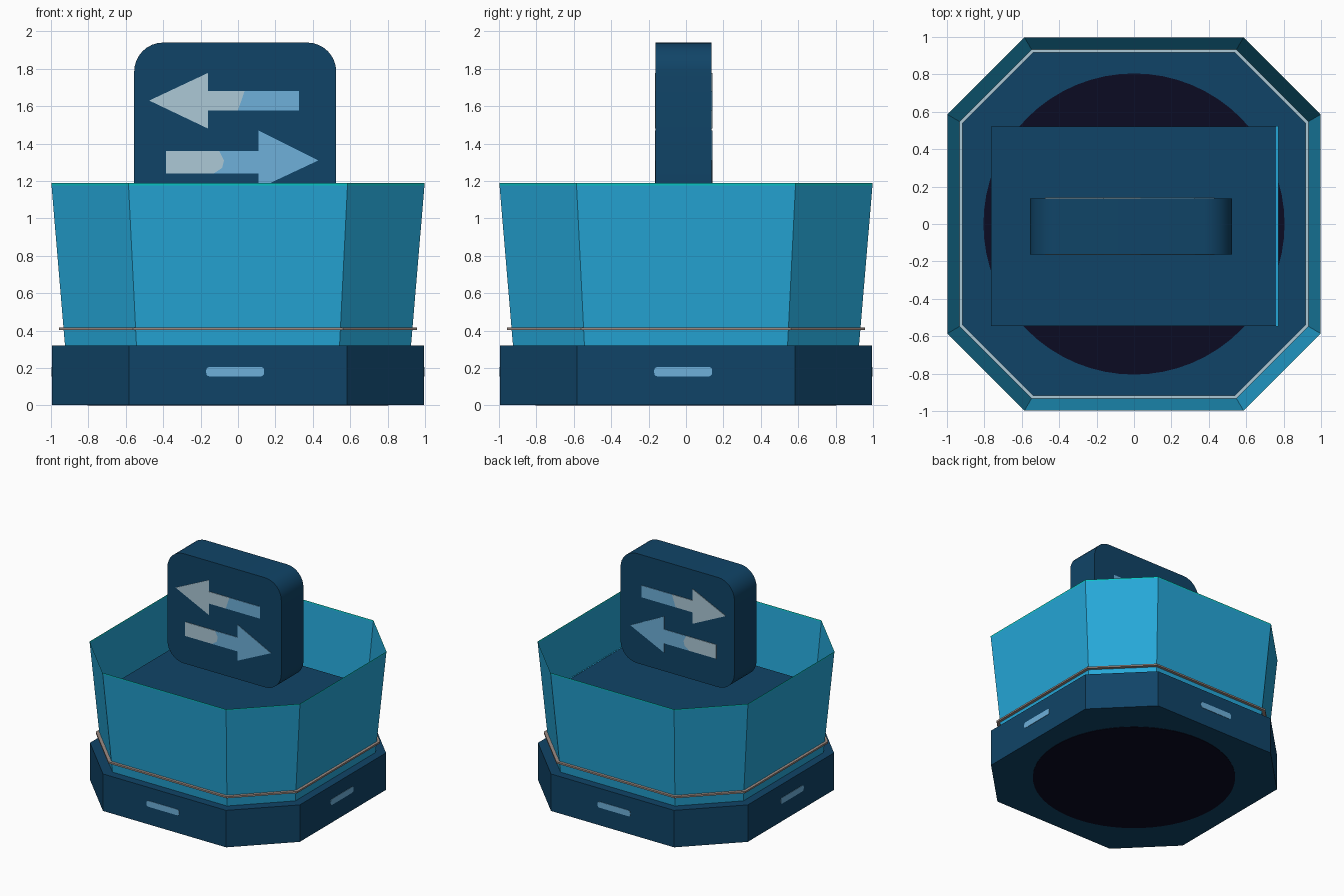
import bpy, bmesh, math
from mathutils import Matrix

if "Cube" in bpy.data.objects:
    bpy.data.objects.remove(bpy.data.objects["Cube"])


def mat(name, r, g, b):
    def lin(c):
        c /= 255
        return c / 12.92 if c <= 0.04045 else ((c + 0.055) / 1.055) ** 2.4
    m = bpy.data.materials.new(name)
    m.diffuse_color = (lin(r), lin(g), lin(b), 1)
    m.use_nodes = True
    m.node_tree.nodes["Principled BSDF"].inputs["Base Color"].default_value = m.diffuse_color
    return m


NAVY = mat("navy", 16, 68, 103)
BRIGHT = mat("bright_blue", 37, 167, 216)
BLACK = mat("near_black", 11, 11, 34)
LIGHT = mat("light_blue", 110, 176, 218)
GREY = mat("pale_grey", 172, 200, 214)
TEAL = mat("teal", 10, 200, 200)
BROWN = mat("grey_brown", 158, 140, 132)


def finish(name, bm, mats, rule=None, fix=True):
    if fix:
        bmesh.ops.recalc_face_normals(bm, faces=bm.faces)
    bm.normal_update()
    if rule:
        for f in bm.faces:
            f.material_index = rule(f)
    me = bpy.data.meshes.new(name)
    bm.to_mesh(me)
    bm.free()
    for m in mats:
        me.materials.append(m)
    ob = bpy.data.objects.new(name, me)
    bpy.context.collection.objects.link(ob)
    return ob


def octagon(h, k=0.587):
    c = h * k
    return [(c, -h), (h, -c), (h, c), (c, h), (-c, h), (-h, c), (-h, -c), (-c, -h)]


def loft(name, rings, mats, caps=False, closed=False, rule=None):
    """Octagonal rings given as (half width, z), joined in order."""
    bm = bmesh.new()
    loops = [[bm.verts.new((x, y, z)) for x, y in octagon(h)] for h, z in rings]
    pairs = list(zip(loops, loops[1:])) + ([(loops[-1], loops[0])] if closed else [])
    for a, b in pairs:
        for i in range(8):
            j = (i + 1) % 8
            bm.faces.new((a[i], a[j], b[j], b[i]))
    if caps:
        bm.faces.new(loops[0][::-1])
        bm.faces.new(loops[-1])
    return finish(name, bm, mats, rule)


def prism(name, pts, depth, matrix, mats, rule=None):
    """Outline in local xy extruded along local z, then placed."""
    bm = bmesh.new()
    f = bm.faces.new([bm.verts.new((x, y, 0)) for x, y in pts])
    ext = bmesh.ops.extrude_face_region(bm, geom=[f])["geom"]
    bmesh.ops.translate(bm, vec=(0, 0, depth),
                        verts=[v for v in ext if isinstance(v, bmesh.types.BMVert)])
    bm.transform(matrix)
    return finish(name, bm, mats, rule)


def rounded(x0, x1, y0, y1, r, n):
    pts = []
    corners = [(x1 - r, y1 - r), (x0 + r, y1 - r), (x0 + r, y0 + r), (x1 - r, y0 + r)]
    for q, (cx, cy) in enumerate(corners):
        for i in range(n + 1):
            a = math.pi / 2 * (q + i / n)
            pts.append((cx + r * math.cos(a), cy + r * math.sin(a)))
    return pts


# Upright frame: local (x, y, z) -> world (x, -z, y)
UP = Matrix.Rotation(math.pi / 2, 4, 'X')


def upright(y):
    return Matrix.Translation((0, y, 0)) @ UP


# Base block with dark discs above and below
loft("base", [(0.995, 0.003), (0.995, 0.32)], [NAVY], caps=True)
circle = [(0.805 * math.cos(math.tau * i / 64), 0.805 * math.sin(math.tau * i / 64))
          for i in range(64)]
prism("floor_disc", circle, 0.004, Matrix.Translation((0, 0, 0.319)), [BLACK])
prism("underside_disc", circle, 0.004, Matrix(), [BLACK])

# Light slots on the four wide sides of the base
for name, ang, off in (("front", 0, -0.015), ("right", 90, -0.015),
                       ("back", 180, 0.015), ("left", 270, 0.015)):
    m = Matrix.Rotation(math.radians(ang), 4, 'Z') @ upright(-0.994)
    prism(name + "_slot", rounded(off - 0.155, off + 0.155, 0.155, 0.206, 0.018, 3),
          0.004, m, [LIGHT])

# Flared thin wall with a teal lip
loft("wall", [(0.925, 0.32), (0.997, 1.176), (0.998, 1.188)], [BRIGHT, TEAL],
     rule=lambda f: int(f.calc_center_median().z > 1.178))

# Thin band through the wall: pale inside, brownish outside
loft("band", [(0.918, 0.402), (0.935, 0.402), (0.956, 0.402),
              (0.956, 0.416), (0.935, 0.416), (0.918, 0.416)], [GREY, BROWN], closed=True,
     rule=lambda f: int(min(max(abs(v.co.x), abs(v.co.y)) for v in f.verts) > 0.93))

# Inner box carrying the navy platform
box = [(-0.765, -0.545), (0.765, -0.545), (0.765, 0.52), (-0.765, 0.52)]
prism("platform", box, 0.57, Matrix.Translation((0, 0, 0.322)), [NAVY, BRIGHT],
      rule=lambda f: int(abs(f.normal.z) < 0.5))
prism("platform_edge_strip", [(0.76, -0.548), (0.772, -0.548), (0.772, 0.523), (0.76, 0.523)],
      0.006, Matrix.Translation((0, 0, 0.888)), [BRIGHT])

# Sign board with rounded corners
sign = prism("sign", rounded(-0.555, 0.525, 1.0, 1.94, 0.155, 8), 0.30,
             upright(0.137), [NAVY])
bpy.context.view_layer.objects.active = sign
sign.select_set(True)
bpy.ops.object.shade_smooth_by_angle(angle=math.radians(30))
sign.select_set(False)

# Two-tone arrows on both faces of the sign
arrows = {
    "upper_arrow_head": ([(-0.475, 1.63), (-0.16, 1.48), (-0.16, 1.578), (0.0, 1.578),
                          (0.035, 1.68), (-0.16, 1.68), (-0.16, 1.778)], GREY),
    "upper_arrow_tail": ([(0.0, 1.578), (0.325, 1.578), (0.325, 1.68), (0.035, 1.68)], LIGHT),
    "lower_arrow_tail": ([(-0.385, 1.24), (-0.13, 1.24), (-0.085, 1.27), (-0.075, 1.31),
                          (-0.1, 1.36), (-0.385, 1.36)], GREY),
    "lower_arrow_head": ([(-0.13, 1.24), (0.11, 1.24), (0.11, 1.16), (0.43, 1.31),
                          (0.11, 1.47), (0.11, 1.36), (-0.1, 1.36), (-0.075, 1.31),
                          (-0.085, 1.27)], LIGHT),
}
for name, (pts, m) in arrows.items():
    for side, y in (("front", -0.162), ("back", 0.141)):
        prism(f"{side}_{name}", pts, 0.005, upright(y), [m])
